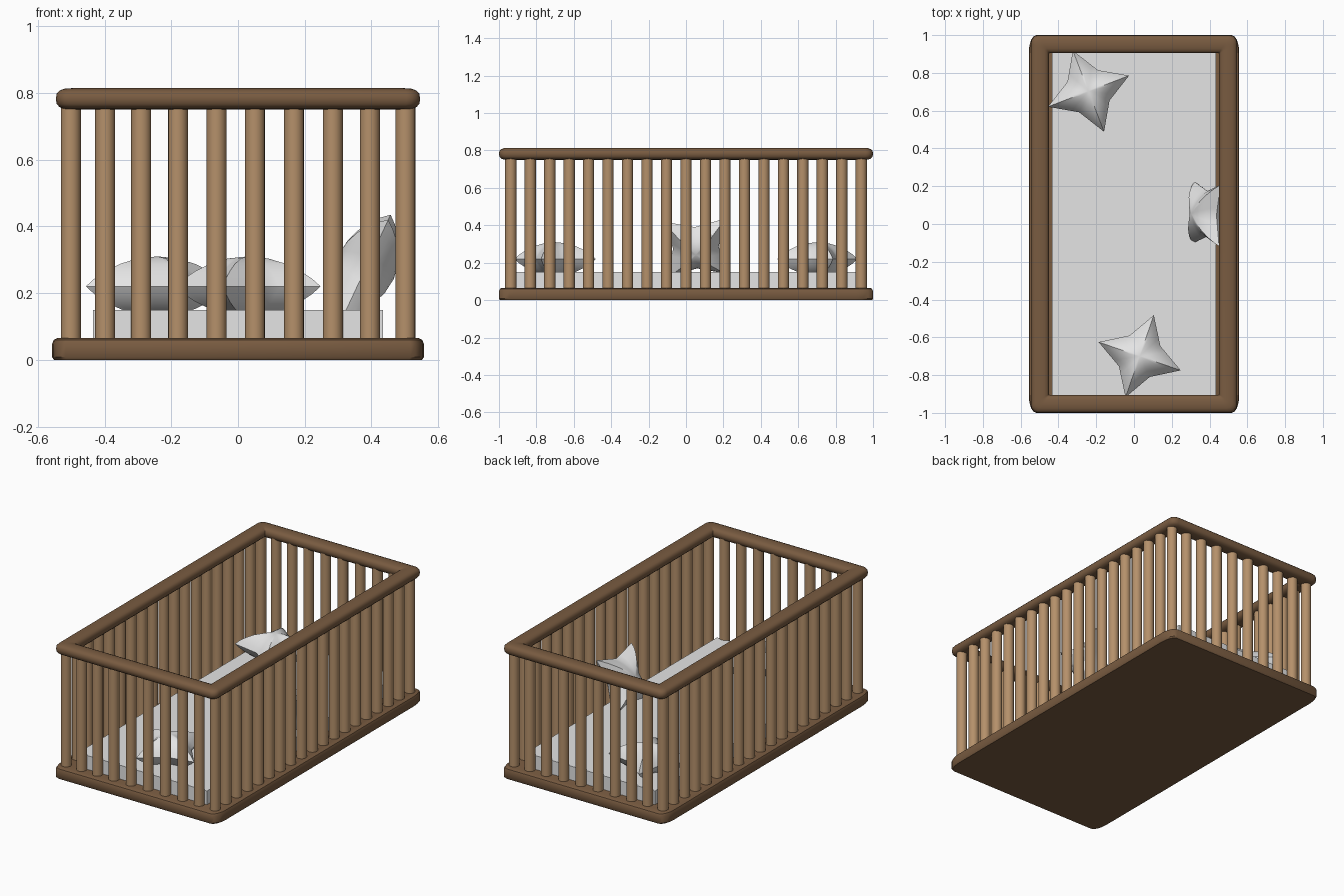
import bpy, bmesh, math
from mathutils import Matrix, Vector

if "Cube" in bpy.data.objects:
    bpy.data.objects.remove(bpy.data.objects["Cube"])


def material(name, rgb):
    m = bpy.data.materials.new(name)
    m.diffuse_color = (*rgb, 1.0)
    m.use_nodes = True
    m.node_tree.nodes["Principled BSDF"].inputs["Base Color"].default_value = m.diffuse_color
    return m


DARK = material("dark_wood", (0.19, 0.105, 0.052))
LIGHT = material("light_wood", (0.46, 0.28, 0.145))
WHITE = material("white_fabric", (0.78, 0.78, 0.78))


def finish(bm, name, mat, angle=35):
    bmesh.ops.recalc_face_normals(bm, faces=bm.faces)
    me = bpy.data.meshes.new(name)
    bm.to_mesh(me)
    bm.free()
    me.materials.append(mat)
    ob = bpy.data.objects.new(name, me)
    bpy.context.collection.objects.link(ob)
    bpy.context.view_layer.objects.active = ob
    ob.select_set(True)
    bpy.ops.object.shade_smooth_by_angle(angle=math.radians(angle))
    ob.select_set(False)
    return ob


def rounded_rect(bm, hx, hy, rx, ry, z, n=5):
    """Ring of vertices around a rectangle with elliptical corners."""
    ring = []
    for q, (sx, sy) in enumerate([(1, 1), (-1, 1), (-1, -1), (1, -1)]):
        for i in range(n):
            a = math.pi / 2 * (q + i / (n - 1))
            ring.append(bm.verts.new((sx * (hx - rx) + rx * math.cos(a),
                                      sy * (hy - ry) + ry * math.sin(a), z)))
    return ring


def bridge(bm, a, b):
    n = len(a)
    for i in range(n):
        j = (i + 1) % n
        bm.faces.new((a[i], a[j], b[j], b[i]))


# Base plate with rounded corners and softened edges
bm = bmesh.new()
levels = [(0.0, 0.005), (0.008, 0.0), (0.048, 0.0), (0.06, 0.005), (0.066, 0.017)]
rings = [rounded_rect(bm, 0.557 - d, 1.0 - d, 0.04, 0.09, z) for z, d in levels]
for a, b in zip(rings, rings[1:]):
    bridge(bm, a, b)
bm.faces.new(rings[0])
bm.faces.new(rings[-1])
finish(bm, "base_plate", DARK)

# Top rail: rounded section swept round the rectangle
bm = bmesh.new()
rings = []
N = 16
for k in range(N):
    a = 2 * math.pi * k / N
    c, s = math.cos(a), math.sin(a)
    o = 0.048 * math.copysign(abs(c) ** 0.75, c)
    z = 0.782 + 0.032 * math.copysign(abs(s) ** 0.75, s)
    r = 0.021 + o * 0.4
    rings.append(rounded_rect(bm, 0.498 + o, 0.952 + o, r, r, z))
for k in range(N):
    bridge(bm, rings[k], rings[(k + 1) % N])
finish(bm, "top_rail", DARK, 50)


# Slats
def slats(name, points):
    bm = bmesh.new()
    for x, y in points:
        bmesh.ops.create_cone(bm, cap_ends=True, segments=16, radius1=0.03, radius2=0.03,
                              depth=0.73, matrix=Matrix.Translation((x, y, 0.41)))
    finish(bm, name, LIGHT)


YS = [-0.937 + 1.874 * i / 18 for i in range(19)]
XS = [-0.398, -0.29, -0.18, -0.064, 0.051, 0.168, 0.284, 0.395]
for side, sx in (("left", -0.501), ("right", 0.502)):
    slats(side + "_slats", [(sx, y) for y in YS])
for side, sy in (("front", -0.937), ("back", 0.937)):
    slats(side + "_slats", [(x, sy) for x in XS])

# Mattress
bm = bmesh.new()
bmesh.ops.create_cube(bm, size=1.0, matrix=Matrix.Translation((0, 0, 0.1))
                      @ Matrix.Diagonal((0.87, 1.84, 0.1, 1)))
finish(bm, "mattress", WHITE)


# Four-pointed puffy star pillows
def star_pillow(name, matrix):
    bm = bmesh.new()
    steps = 4                      # segments between a tip and a valley
    n = steps * 8
    ts = [1.0, 0.88, 0.72, 0.52, 0.28]
    tip, valley, h = 0.23, 0.122, 0.09
    outline = []
    for i in range(n):
        k, f = divmod(i, steps)
        f /= steps
        ends = []
        for j in (k, k + 1):
            r = tip if j % 2 == 0 else valley
            ends.append(Vector((math.cos(j * math.pi / 4), math.sin(j * math.pi / 4))) * r)
        outline.append(ends[0].lerp(ends[1], f))

    def ring(t, sign):
        return [bm.verts.new((p.x * t, p.y * t, sign * h * (1 - t * t) ** 0.9))
                for p in outline]

    seam = ring(1.0, 1)
    for sign in (1, -1):
        prev = seam
        for t in ts[1:]:
            cur = ring(t, sign)
            bridge(bm, prev, cur)
            prev = cur
        top = bm.verts.new((0, 0, sign * h))
        for i in range(n):
            bm.faces.new((prev[i], prev[(i + 1) % n], top))
    bmesh.ops.transform(bm, matrix=matrix, verts=bm.verts)
    finish(bm, name, WHITE, 45)


def spin(deg, axis="Z"):
    return Matrix.Rotation(math.radians(deg), 4, axis)


star_pillow("back_star_pillow", Matrix.Translation((-0.241, 0.703, 0.22)) @ spin(21))
star_pillow("front_star_pillow", Matrix.Translation((0.03, -0.7, 0.22)) @ spin(-19))
# Leaning against the right side, its upper tips tilted outward
star_pillow("leaning_star_pillow", Matrix.Translation((0.385, 0.053, 0.28))
            @ spin(-65, "Y") @ spin(42))
